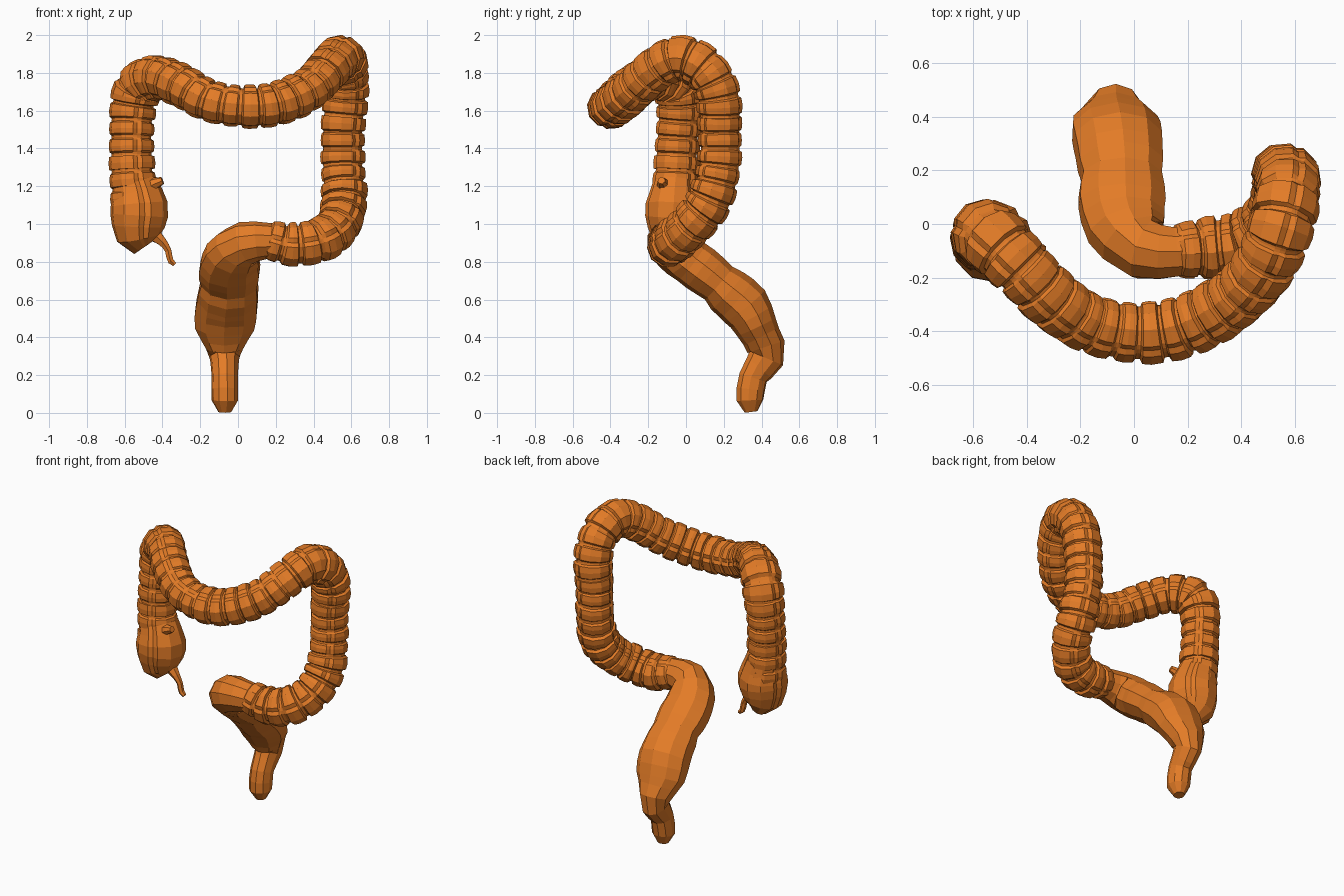
import bpy, bmesh, math, random
from mathutils import Vector

random.seed(4)
if "Cube" in bpy.data.objects:
    bpy.data.objects.remove(bpy.data.objects["Cube"], do_unlink=True)

mat = bpy.data.materials.new("flesh orange")
mat.use_nodes = True
COLOUR = (0.77, 0.2, 0.02, 1)
mat.diffuse_color = COLOUR
mat.node_tree.nodes["Principled BSDF"].inputs["Base Color"].default_value = COLOUR


def spline(points, steps=24):
    """Smooth curve through rows of x, y, z, radius, width; adds distance along."""
    rows = [Vector(p) for p in points]
    rows = [2 * rows[0] - rows[1]] + rows + [2 * rows[-1] - rows[-2]]
    out = []
    for a, b, c, d in zip(rows, rows[1:], rows[2:], rows[3:]):
        for i in range(steps):
            t = i / steps
            out.append(0.5 * (2 * b + (c - a) * t + (2 * a - 5 * b + 4 * c - d) * t * t
                              + (3 * b - a - 3 * c + d) * t ** 3))
    out.append(rows[-2])
    dist = [0.0]
    for p, q in zip(out, out[1:]):
        dist.append(dist[-1] + (q.xyz - p.xyz).length)
    return out, dist


def at(curve, s):
    rows, dist = curve
    i = min(range(len(dist)), key=lambda k: abs(dist[k] - s))
    tangent = rows[min(i + 1, len(rows) - 1)].xyz - rows[max(i - 1, 0)].xyz
    return rows[i], tangent.normalized()


def tube(name, curve, rings, section, start):
    """Rings are (distance, scale, keep_bands); section is (angle, scale) pairs."""
    bm = bmesh.new()
    side, previous = Vector(start), None
    for s, scale, bands in rings:
        row, tangent = at(curve, s)
        side = (side - tangent * side.dot(tangent)).normalized()
        other = tangent.cross(side)
        ring = []
        for angle, factor in section:
            r = row[3] * scale * (factor if bands else 1)
            off = (side * math.cos(angle) + other * math.sin(angle)) * r
            off.x *= row[4]
            ring.append(bm.verts.new(row.xyz + off))
        if previous:
            n = len(ring)
            for i in range(n):
                j = (i + 1) % n
                bm.faces.new((previous[i], previous[j], ring[j], ring[i]))
        else:
            bm.faces.new(ring[::-1])
        previous = ring
    bm.faces.new(previous)
    bmesh.ops.recalc_face_normals(bm, faces=bm.faces)
    mesh = bpy.data.meshes.new(name)
    bm.to_mesh(mesh)
    bm.free()
    mesh.materials.append(mat)
    obj = bpy.data.objects.new(name, mesh)
    bpy.context.collection.objects.link(obj)


def round_section(sides):
    return [(2 * math.pi * i / sides, 1) for i in range(sides)]


def even_rings(curve, pitch, wobble=0.0, bands=False):
    n = max(2, round(curve[1][-1] / pitch))
    return [(curve[1][-1] * i / n, 1 + random.uniform(-wobble, wobble), bands)
            for i in range(n + 1)]


# Three lengthwise bands sunk between the pouches
banded = [(math.radians(120 * k + a), f) for k in range(3)
          for a, f in ((0, 0.91), (12, 1), (44, 1.03), (76, 1.03), (108, 1))]


def pouch_rings(curve, pitch):
    """Boxy chamfered pouches separated by narrow grooves."""
    total = curve[1][-1]
    n = round(total / pitch)
    step = total / n
    rings = []
    for i in range(n):
        swell = random.uniform(0.97, 1.04)
        for t, scale in ((0.0, 0.88), (0.08, 0.89), (0.16, 0.99 * swell),
                         (0.5, 1.02 * swell), (0.84, 0.99 * swell), (0.92, 0.89)):
            rings.append(((i + t) * step, scale, 0.1 < t < 0.9))
    rings.append((total, 0.88, False))
    return rings


# Ascending, transverse and descending lengths as one pouched tube
colon = spline([
    (-0.545, -0.06, 1.1, 0.13, 1), (-0.56, -0.055, 1.25, 0.122, 1),
    (-0.565, -0.045, 1.45, 0.119, 1), (-0.555, -0.035, 1.63, 0.122, 1),
    (-0.52, -0.06, 1.735, 0.122, 1), (-0.42, -0.16, 1.775, 0.116, 1),
    (-0.29, -0.29, 1.725, 0.114, 1), (-0.15, -0.375, 1.65, 0.113, 1),
    (0.03, -0.405, 1.62, 0.111, 1), (0.2, -0.375, 1.635, 0.113, 1),
    (0.37, -0.28, 1.71, 0.115, 1), (0.48, -0.16, 1.82, 0.115, 1),
    (0.54, -0.03, 1.88, 0.117, 1), (0.57, 0.1, 1.82, 0.119, 1),
    (0.57, 0.17, 1.69, 0.119, 1), (0.555, 0.18, 1.5, 0.116, 1),
    (0.555, 0.175, 1.3, 0.117, 1), (0.56, 0.125, 1.12, 0.118, 1),
    (0.525, 0.025, 0.99, 0.118, 1), (0.42, -0.065, 0.91, 0.116, 1),
    (0.28, -0.09, 0.89, 0.113, 1), (0.15, -0.1, 0.92, 0.095, 1)])
tube("pouched_colon", colon, pouch_rings(colon, 0.09), banded, (0.3, -1, 0))

# Rounded blind pouch at the lower right
caecum = spline([
    (-0.5, -0.06, 0.875, 0.06, 1), (-0.52, -0.06, 0.905, 0.105, 1),
    (-0.53, -0.065, 0.97, 0.132, 1), (-0.525, -0.065, 1.08, 0.156, 1),
    (-0.535, -0.06, 1.16, 0.135, 1), (-0.55, -0.055, 1.22, 0.115, 1)])
tube("caecum", caecum, even_rings(caecum, 0.058, 0.04, True), banded, (0.3, -1, 0))

# Short inlet stub beside the blind pouch
inlet = spline([(-0.5, -0.1, 1.18, 0.05, 1), (-0.45, -0.12, 1.21, 0.035, 1),
                (-0.4, -0.13, 1.23, 0.02, 1)])
tube("inlet_stub", inlet, even_rings(inlet, 0.04), round_section(7), (0, 0, 1))

# Thin curling tail
tail = spline([(-0.44, -0.08, 0.94, 0.04, 1), (-0.4, -0.09, 0.905, 0.026, 1),
               (-0.37, -0.09, 0.86, 0.019, 1), (-0.36, -0.09, 0.81, 0.019, 1),
               (-0.335, -0.09, 0.785, 0.013, 1)])
tube("appendix", tail, even_rings(tail, 0.03), round_section(6), (0, 1, 0))

# Smooth, wide final length running down and back
rectum = spline([
    (0.22, -0.095, 0.905, 0.095, 1), (0.12, -0.105, 0.91, 0.1, 1),
    (0.02, -0.085, 0.89, 0.122, 1), (-0.035, 0.0, 0.82, 0.125, 1.25),
    (-0.045, 0.1, 0.745, 0.128, 1.35), (-0.045, 0.17, 0.69, 0.112, 1.35),
    (-0.05, 0.22, 0.645, 0.13, 1.25), (-0.06, 0.31, 0.565, 0.138, 1.25),
    (-0.07, 0.375, 0.45, 0.112, 1.45), (-0.07, 0.43, 0.31, 0.098, 0.85),
    (-0.07, 0.36, 0.2, 0.077, 0.9), (-0.07, 0.34, 0.1, 0.074, 0.95),
    (-0.07, 0.34, 0.045, 0.07, 1), (-0.07, 0.345, 0.005, 0.035, 1)])
tube("rectum", rectum, even_rings(rectum, 0.062, 0.03), round_section(10), (0, 0, 1))
